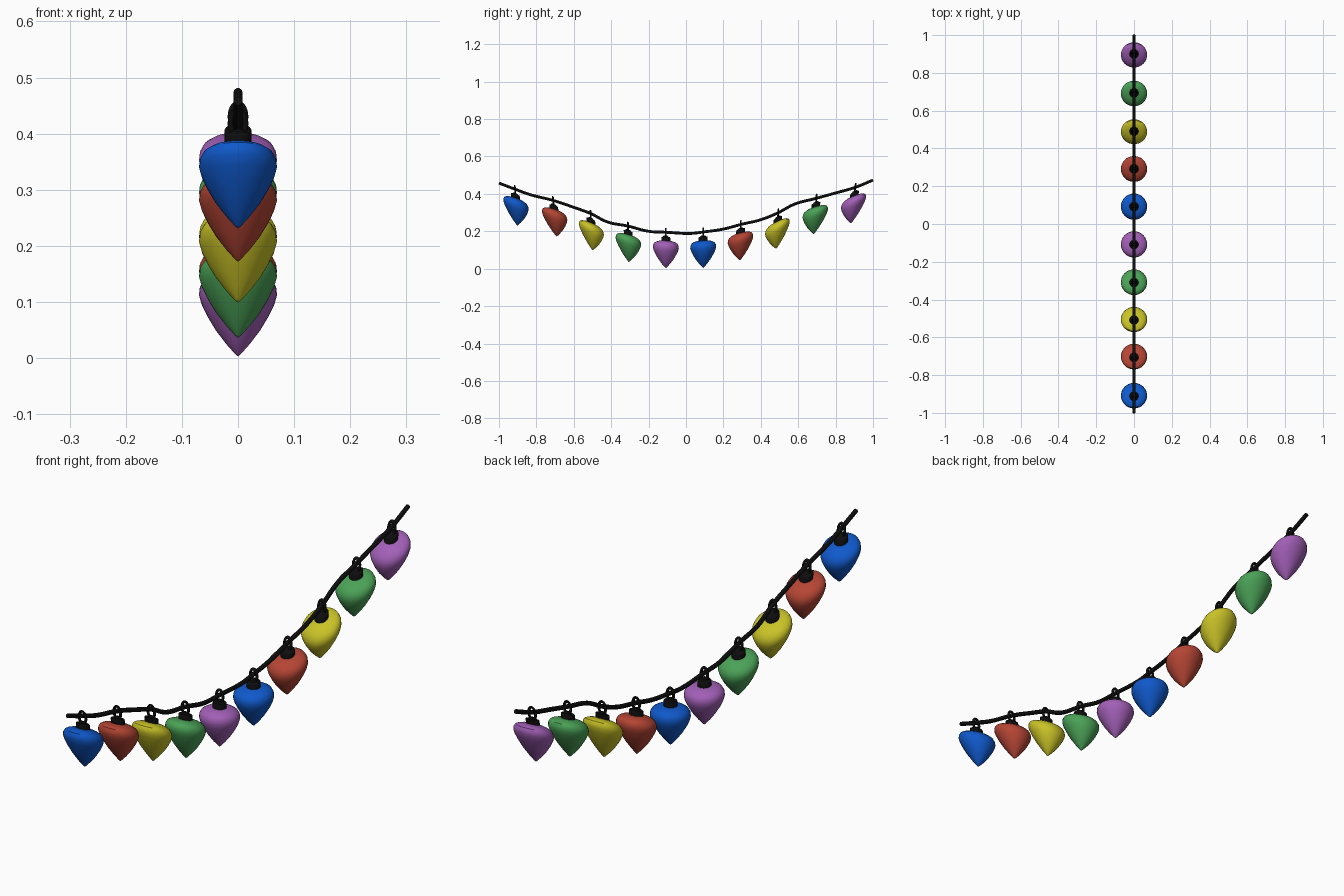
import bpy, bmesh
from math import cos, sin, tau

if "Cube" in bpy.data.objects:
    bpy.data.objects.remove(bpy.data.objects["Cube"])


def material(name, rgb):
    m = bpy.data.materials.new(name)
    m.diffuse_color = (*rgb, 1)
    m.use_nodes = True
    m.node_tree.nodes["Principled BSDF"].inputs["Base Color"].default_value = m.diffuse_color
    return m


black = material("black", (0.004, 0.004, 0.004))
colours = [material("blue", (0.005, 0.10, 0.60)), material("red", (0.46, 0.06, 0.035)),
           material("yellow", (0.58, 0.54, 0.02)), material("green", (0.07, 0.36, 0.095)),
           material("purple", (0.36, 0.115, 0.47))]


def grid_mesh(name, rings, mat, place, closed=False):
    """Skin a list of equal-length rings; a one-point ring is a pole."""
    bm = bmesh.new()
    vs = [[bm.verts.new(place(*p)) for p in r] for r in rings]
    pairs = list(zip(vs, vs[1:])) + ([(vs[-1], vs[0])] if closed else [])
    for a, b in pairs:
        n = max(len(a), len(b))
        for i in range(n):
            j = (i + 1) % n
            if len(a) == 1:
                bm.faces.new((a[0], b[j], b[i]))
            elif len(b) == 1:
                bm.faces.new((a[i], a[j], b[0]))
            else:
                bm.faces.new((a[i], a[j], b[j], b[i]))
    bmesh.ops.recalc_face_normals(bm, faces=bm.faces)
    me = bpy.data.meshes.new(name)
    bm.to_mesh(me)
    bm.free()
    me.materials.append(mat)
    ob = bpy.data.objects.new(name, me)
    bpy.context.collection.objects.link(ob)
    bpy.ops.object.select_all(action='DESELECT')
    ob.select_set(True)
    bpy.context.view_layer.objects.active = ob
    bpy.ops.object.shade_smooth_by_angle(angle=0.7)
    return ob


def lathe(profile, n=32):
    return [[(0, 0, z)] if r == 0 else
            [(r * cos(tau * i / n), r * sin(tau * i / n), z) for i in range(n)]
            for r, z in profile]


def link(hx, hz, tube, cz, n=28, m=10):
    rings = []
    for i in range(n):
        a = tau * i / n
        rings.append([((hx + tube * cos(tau * j / m)) * cos(a), tube * sin(tau * j / m),
                       cz + (hz + tube * cos(tau * j / m)) * sin(a)) for j in range(m)])
    return rings


bulb_profile = [(0, -.193), (.005, -.189), (.021, -.171), (.040, -.146), (.055, -.121),
                (.065, -.100), (.0695, -.084), (.068, -.071), (.062, -.060),
                (.051, -.053), (.036, -.048), (.018, -.046), (0, -.046)]
cap_profile = [(0, -.056), (.024, -.056), (.024, -.030), (.022, -.027),
               (.015, -.025), (.012, -.020), (0, -.018)]

# sagging wire
path = [(-1, .458), (-.914, .425), (-.83, .395), (-.71, .365), (-.6, .328), (-.51, .295),
        (-.42, .25), (-.31, .228), (-.2, .20), (-.11, .195), (.03, .189), (.09, .196),
        (.2, .212), (.295, .237), (.4, .262), (.49, .298), (.58, .345), (.695, .376),
        (.8, .405), (.905, .435), (1, .474)]
cu = bpy.data.curves.new("wire", 'CURVE')
cu.dimensions = '3D'
cu.bevel_depth = .008
cu.bevel_resolution = 3
cu.resolution_u = 6
cu.use_fill_caps = True
sp = cu.splines.new('BEZIER')
sp.bezier_points.add(len(path) - 1)
for bp, (y, z) in zip(sp.bezier_points, path):
    bp.co = (0, y, z)
    bp.handle_left_type = bp.handle_right_type = 'AUTO'
cu.materials.append(black)
bpy.context.collection.objects.link(bpy.data.objects.new("wire", cu))

# hanging lamps: y, wire height, slope of the wire, sideways lean of the tip
lamps = [(-.914, .424, -.33, .012), (-.71, .365, -.30, .018), (-.51, .292, -.40, .010),
         (-.31, .229, -.28, .004), (-.108, .196, -.05, 0), (.092, .197, .05, 0),
         (.293, .238, .25, -.004), (.493, .300, .45, -.010), (.697, .378, .30, -.014),
         (.905, .436, .38, -.022)]
for k, (y0, z0, slope, lean) in enumerate(lamps):
    def place(x, y, z):
        # each lamp is sheared along the wire and leans a little to the middle
        return (x, y0 + y * (1 - .25 * slope ** 2) + lean * (-z / .193), z0 + z + slope * y)
    grid_mesh(f"bulb_{k + 1}", lathe(bulb_profile), colours[k % 5], place)
    grid_mesh(f"socket_{k + 1}", lathe(cap_profile, 24), black, place)
    grid_mesh(f"hanging_loop_{k + 1}", link(.0135, .024, .005, -.006), black, place, closed=True)
